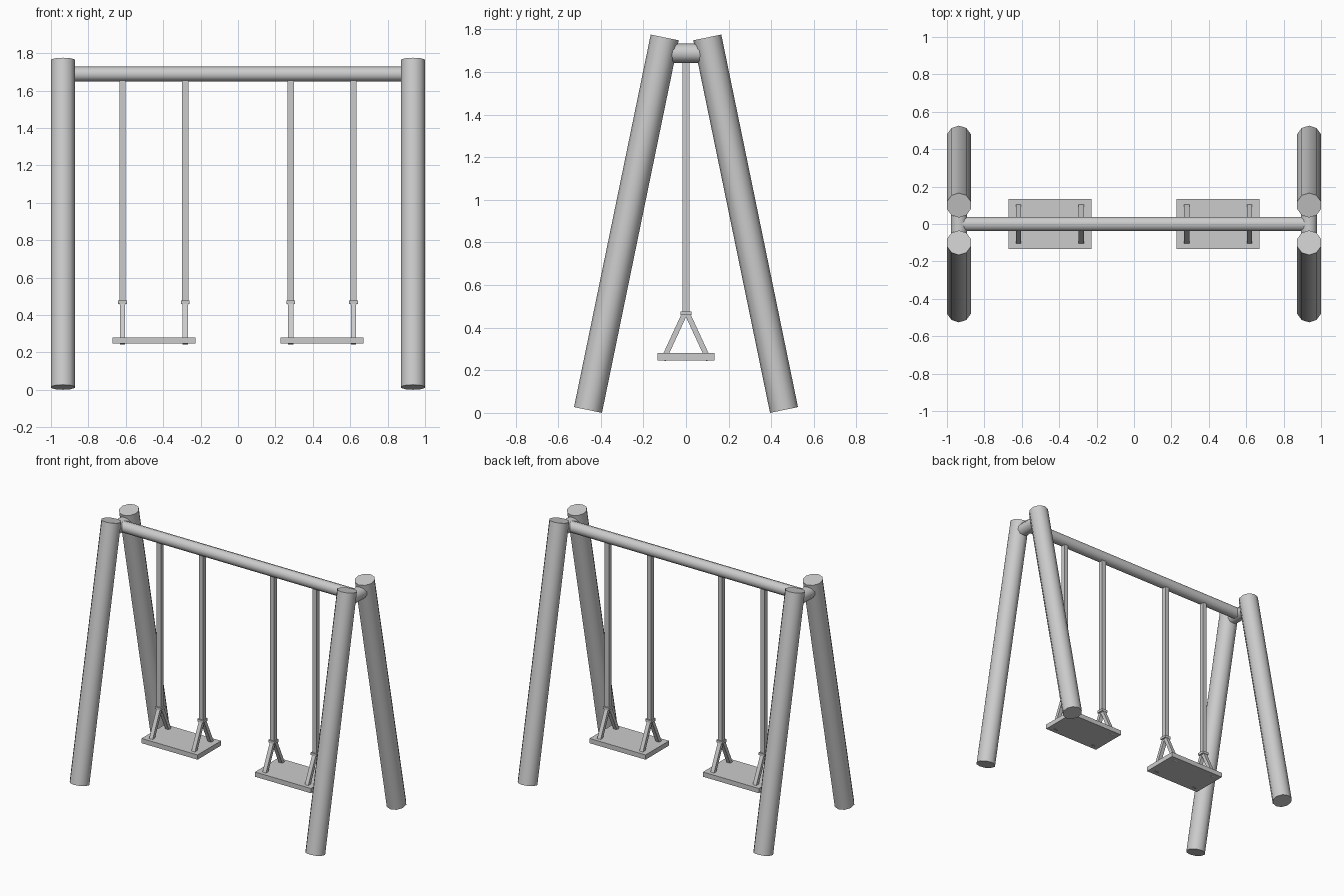
import bpy, bmesh
from math import radians, pi, atan2, hypot
from mathutils import Matrix, Euler

if "Cube" in bpy.data.objects:
    bpy.data.objects.remove(bpy.data.objects["Cube"])


def finish(name, bm, matrix, smooth=False):
    mesh = bpy.data.meshes.new(name)
    bm.to_mesh(mesh)
    bm.free()
    obj = bpy.data.objects.new(name, mesh)
    bpy.context.collection.objects.link(obj)
    obj.matrix_world = matrix
    if smooth:
        bpy.ops.object.select_all(action='DESELECT')
        obj.select_set(True)
        bpy.context.view_layer.objects.active = obj
        bpy.ops.object.shade_smooth_by_angle(angle=radians(50))
    return obj


def pole(name, centre, radius, length, rot):
    bm = bmesh.new()
    bmesh.ops.create_cone(bm, cap_ends=True, segments=10, radius1=radius,
                          radius2=radius, depth=length)
    return finish(name, bm, Matrix.Translation(centre) @ Euler(rot).to_matrix().to_4x4(), True)


def box(name, centre, size, tilt=0.0):
    bm = bmesh.new()
    bmesh.ops.create_cube(bm, size=1)
    bmesh.ops.scale(bm, vec=size, verts=bm.verts)
    return finish(name, bm, Matrix.Translation(centre) @ Matrix.Rotation(tilt, 4, 'X'))


BEAM_Z = 1.688

# A-frames: two leaning legs and a short joint at each end
for sx, side in ((-1, "left"), (1, "right")):
    x = sx * 0.936
    for sy, end in ((-1, "front"), (1, "back")):
        y0, z0, y1, z1 = sy * 0.46, 0.0137, sy * 0.10, 1.762
        pole(f"{side}_{end}_leg", (x, (y0 + y1) / 2, (z0 + z1) / 2), 0.067,
             hypot(y1 - y0, z1 - z0), (atan2(y0 - y1, z1 - z0), 0, 0))
    pole(f"{side}_joint", (x, 0, BEAM_Z), 0.045, 0.2, (pi / 2, 0, 0))

# Top beam
pole("top_beam", (0, 0, BEAM_Z), 0.04, 1.87, (pi / 2, 0, pi / 2))

# Swings
for sx, side in ((-1, "left"), (1, "right")):
    cx = sx * 0.45
    box(f"{side}_seat", (cx, 0, 0.264), (0.444, 0.266, 0.034))
    for k, pos in ((-1, "a"), (1, "b")):
        x = cx + k * 0.168
        # hanger, collar and forked struts that pass through the seat
        box(f"{side}_hanger_{pos}", (x, 0, (0.455 + BEAM_Z) / 2), (0.033, 0.033, BEAM_Z - 0.455))
        box(f"{side}_collar_{pos}", (x, 0, 0.468), (0.048, 0.05, 0.018))
        for sy, end in ((-1, "front"), (1, "back")):
            y0, z0, y1, z1 = sy * 0.107, 0.248, sy * 0.009, 0.46
            box(f"{side}_{end}_strut_{pos}", (x, (y0 + y1) / 2, (z0 + z1) / 2),
                (0.028, 0.025, hypot(y1 - y0, z1 - z0)), atan2(y0 - y1, z1 - z0))
